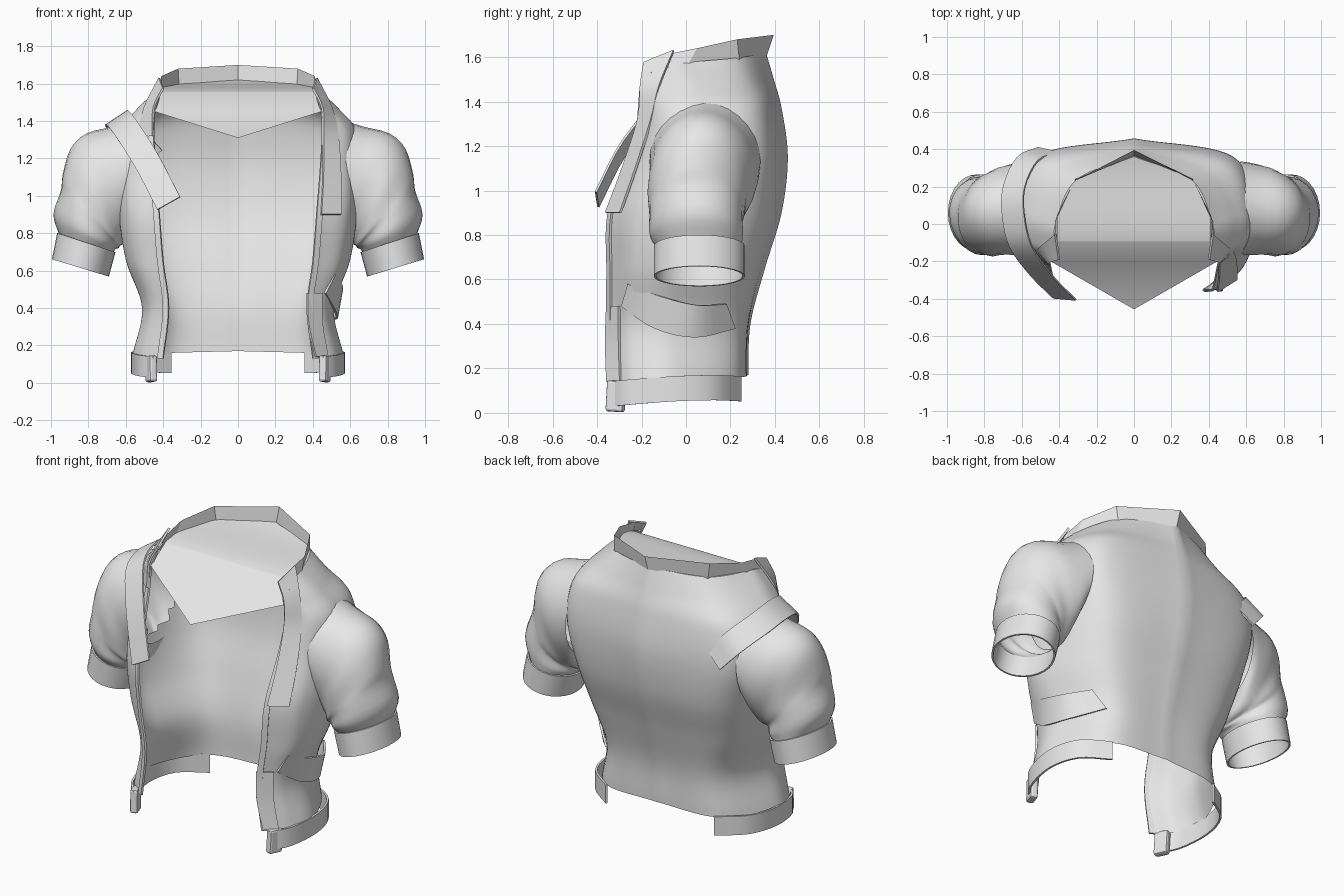
import bpy
import bmesh
import math
from mathutils import Vector

cube = bpy.data.objects.get("Cube")
if cube:
    bpy.data.objects.remove(cube, do_unlink=True)

cloth = bpy.data.materials.new("grey cloth")
cloth.use_nodes = True
GREY = (0.8, 0.8, 0.8, 1)
cloth.diffuse_color = GREY
cloth.node_tree.nodes["Principled BSDF"].inputs["Base Color"].default_value = GREY


def build(name, verts, faces, thickness=0, angle=40):
    """Make an object, optionally thickened, with sharp edges kept."""
    mesh = bpy.data.meshes.new(name)
    mesh.from_pydata([tuple(v) for v in verts], [], faces)
    mesh.materials.append(cloth)
    obj = bpy.data.objects.new(name, mesh)
    bpy.context.collection.objects.link(obj)
    bpy.ops.object.select_all(action='DESELECT')
    obj.select_set(True)
    bpy.context.view_layer.objects.active = obj
    if thickness:
        mod = obj.modifiers.new("Thickness", 'SOLIDIFY')
        mod.thickness = thickness
        mod.offset = 0
        bpy.ops.object.modifier_apply(modifier=mod.name)
    bpy.ops.object.shade_smooth_by_angle(angle=math.radians(angle))
    return obj


def loft(name, rows, closed=False, thickness=0, angle=40):
    """Skin a grid of equally long point rows."""
    n = len(rows[0])
    verts = [p for row in rows for p in row]
    faces = []
    for r in range(len(rows) - 1):
        for i in range(n if closed else n - 1):
            j = (i + 1) % n
            faces.append((r * n + i, r * n + j, (r + 1) * n + j, (r + 1) * n + i))
    return build(name, verts, faces, thickness, angle)


def smooth(points, steps):
    """Interpolate a smooth path through the points."""
    pts = [Vector(p) for p in points]
    pts = [2 * pts[0] - pts[1]] + pts + [2 * pts[-1] - pts[-2]]
    out = []
    for i in range(1, len(pts) - 2):
        a, b, c, d = pts[i - 1:i + 3]
        for s in range(steps):
            t = s / steps
            out.append(b + 0.5 * t * ((c - a) + t * ((2 * a - 5 * b + 4 * c - d)
                                                     + t * (3 * (b - c) + d - a))))
    return out + [pts[-2]]


def smooth_rows(rows, steps):
    """Interpolate between whole rows."""
    columns = [smooth(col, steps) for col in zip(*rows)]
    return [list(row) for row in zip(*columns)]


def flip(points, side):
    return [Vector((p[0] * side, p[1], p[2])) for p in points]


def strip(name, rail_a, rail_b, side=1, thickness=0.012, steps=4):
    """Flat band between two edge paths."""
    return loft(name, [smooth(flip(rail_a, side), steps),
                       smooth(flip(rail_b, side), steps)], thickness=thickness)


SIDES = ((1, "left"), (-1, "right"))

# Torso levels: front z, back z, front edge, side, back corner, back depth
levels = [
    (0.13, 0.17, (0.41, -0.34), (0.555, -0.05), (0.37, 0.235), 0.28),
    (0.40, 0.40, (0.38, -0.345), (0.505, -0.05), (0.35, 0.24), 0.29),
    (0.65, 0.65, (0.41, -0.345), (0.59, -0.03), (0.42, 0.285), 0.355),
    (0.90, 0.90, (0.43, -0.34), (0.63, 0.0), (0.48, 0.345), 0.43),
    (1.15, 1.15, (0.45, -0.25), (0.635, 0.06), (0.53, 0.36), 0.458),
    (1.33, 1.37, (0.46, -0.195), (0.625, 0.07), (0.50, 0.335), 0.43),
    (1.44, 1.50, (0.455, -0.185), (0.53, 0.05), (0.39, 0.285), 0.395),
    (1.53, 1.62, (0.43, -0.16), (0.42, 0.0), (0.31, 0.235), 0.36),
]
rows = []
for zf, zb, f, s, c, by in levels:
    corner = (f[0] + 0.8 * (s[0] - f[0]), f[1] + 0.35 * (s[1] - f[1]))
    half = [f, corner, s, c, (0, by)]
    half = [(x, y, zf + (zb - zf) * i / 4) for i, (x, y) in enumerate(half)]
    half = smooth(half, 10)
    rows.append(half + flip(half[-2::-1], -1))
body = loft("jacket_body", smooth_rows(rows, 8), angle=60)

# Open the armholes
bm = bmesh.new()
bm.from_mesh(body.data)
holes = []
for face in bm.faces:
    x, y, z = face.calc_center_median()
    if abs(x) > 0.5 and ((y - 0.08) / 0.17) ** 2 + ((z - 1.13) / 0.22) ** 2 < 1:
        holes.append(face)
bmesh.ops.delete(bm, geom=holes, context='FACES')
bm.to_mesh(body.data)
bm.free()

# Lining that closes the neck, following the body's top edge
neck = [p for p in rows[-1] if p.y > -0.1 and p.x > 0.001]
rim = [(0.002, -0.455, 1.31), (0.445, -0.2, 1.45)] + neck + [(0.002, 0.36, 1.62)]
loft("neck_lining", list(zip(flip(rim, -1), flip(rim, 1))), angle=80)

# Faceted standing collar
low = [(0.435, -0.12, 1.53), (0.425, 0, 1.55), (0.315, 0.24, 1.59), (0, 0.365, 1.61)]
high = [(0.41, -0.1, 1.61), (0.41, 0.05, 1.64), (0.32, 0.23, 1.68), (0, 0.395, 1.70)]
loft("collar", [low + flip(low[-2::-1], -1), high + flip(high[-2::-1], -1)], angle=5)


def ring(top, bottom, y, depth, fold=0, phase=0, count=28):
    """Oval cross-section of a sleeve."""
    t, b = Vector((top[0], y, top[1])), Vector((bottom[0], y, bottom[1]))
    mid, half_span = (t + b) / 2, (t - b) / 2
    points = []
    for i in range(count):
        a = math.tau * i / count
        k = 1 + fold * math.sin(3 * a + phase)
        points.append(mid + k * (math.cos(a) * half_span
                                 + Vector((0, depth * math.sin(a), 0))))
    return points


# Sleeve sections: upper point, lower point, centre y, half depth, crease
sections = [
    ((0.55, 1.41), (0.59, 0.85), 0.085, 0.25, 0),
    ((0.67, 1.37), (0.595, 0.80), 0.08, 0.245, 0),
    ((0.81, 1.335), (0.60, 0.76), 0.07, 0.235, 0.005),
    ((0.895, 1.25), (0.615, 0.74), 0.055, 0.225, 0.015),
    ((0.935, 1.11), (0.63, 0.73), 0.045, 0.215, 0.025),
    ((0.95, 1.03), (0.64, 0.725), 0.045, 0.21, 0.02),
    ((0.985, 0.90), (0.65, 0.715), 0.05, 0.21, 0.025),
    ((0.955, 0.79), (0.665, 0.70), 0.06, 0.19, 0),
]
for side, label in SIDES:
    rings = [ring(t, b, y, d, fold, 2.2 * i)
             for i, (t, b, y, d, fold) in enumerate(sections)]
    loft(label + "_sleeve", [flip(r, side) for r in smooth_rows(rings, 3)], True)
    cuff = [ring((0.962, 0.80), (0.66, 0.70), 0.06, 0.20),
            ring((0.99, 0.66), (0.695, 0.57), 0.06, 0.20)]
    loft(label + "_cuff", [flip(r, side) for r in cuff], True, 0.01)

    # Hem belt and its end buckle
    plan = [(0.45, -0.35), (0.53, -0.25), (0.565, -0.05), (0.51, 0.13), (0.36, 0.245)]
    tops = (0.14, 0.15, 0.165, 0.17, 0.165)
    strip(label + "_hem_belt",
          [(x, y, z) for (x, y), z in zip(plan, tops)],
          [(x, y, z - 0.113) for (x, y), z in zip(plan, tops)], side)
    bpy.ops.mesh.primitive_cube_add(size=1, location=(0.465 * side, -0.315, 0.075))
    buckle = bpy.context.object
    buckle.name = label + "_buckle"
    buckle.scale = (0.045, 0.085, 0.14)
    bpy.ops.object.transform_apply(location=False, rotation=False, scale=True)
    buckle.rotation_euler = (-0.06, 0, -0.35 * side)
    buckle.data.materials.append(cloth)
    bevel = buckle.modifiers.new("Bevel", 'BEVEL')
    bevel.width = 0.012
    bevel.segments = 2

    # Trim along the front opening
    edge = [(level[2][0], level[2][1], level[0]) for level in levels]
    strip(label + "_front_trim",
          [(x - 0.01, y - 0.008, z) for x, y, z in edge],
          [(x + 0.02, y + 0.008, z) for x, y, z in edge], side)

# Long lapel on the left, short one on the right
inner = [(0.40, -0.19, 1.575), (0.45, -0.205, 1.47), (0.455, -0.215, 1.32),
         (0.455, -0.285, 1.1), (0.445, -0.36, 0.9)]
outer = [(0.42, -0.055, 1.63), (0.50, -0.12, 1.47), (0.535, -0.155, 1.32),
         (0.55, -0.225, 1.1), (0.55, -0.295, 0.9)]
strip("left_lapel", inner, outer)
strip("right_lapel", inner[:3], outer[:3], -1)

# Front placket and hanging side band on the left
strip("placket", [(0.37, -0.355, 0.48), (0.375, -0.36, 0.32), (0.415, -0.355, 0.14)],
      [(0.45, -0.30, 0.48), (0.45, -0.30, 0.32), (0.48, -0.295, 0.14)])
strip("side_band",
      [(0.515, -0.26, 0.58), (0.555, -0.1, 0.52), (0.54, 0.05, 0.485), (0.45, 0.18, 0.49)],
      [(0.465, -0.29, 0.48), (0.52, -0.14, 0.38), (0.515, 0.04, 0.34), (0.38, 0.22, 0.38)])

# Diagonal strap over the right shoulder
path = smooth([(-0.46, 0.395, 1.20), (-0.57, 0.345, 1.32), (-0.64, 0.2, 1.395),
               (-0.645, 0.05, 1.415), (-0.605, -0.12, 1.37), (-0.49, -0.28, 1.19),
               (-0.37, -0.40, 0.96)], 4)
heart = Vector((-0.3, 0, 0.9))
rails = [[], []]
for i, p in enumerate(path):
    along = path[min(i + 1, len(path) - 1)] - path[max(i - 1, 0)]
    across = along.cross(p - heart).normalized() * 0.07
    rails[0].append(p + across)
    rails[1].append(p - across)
loft("shoulder_strap", rails, thickness=0.01)
